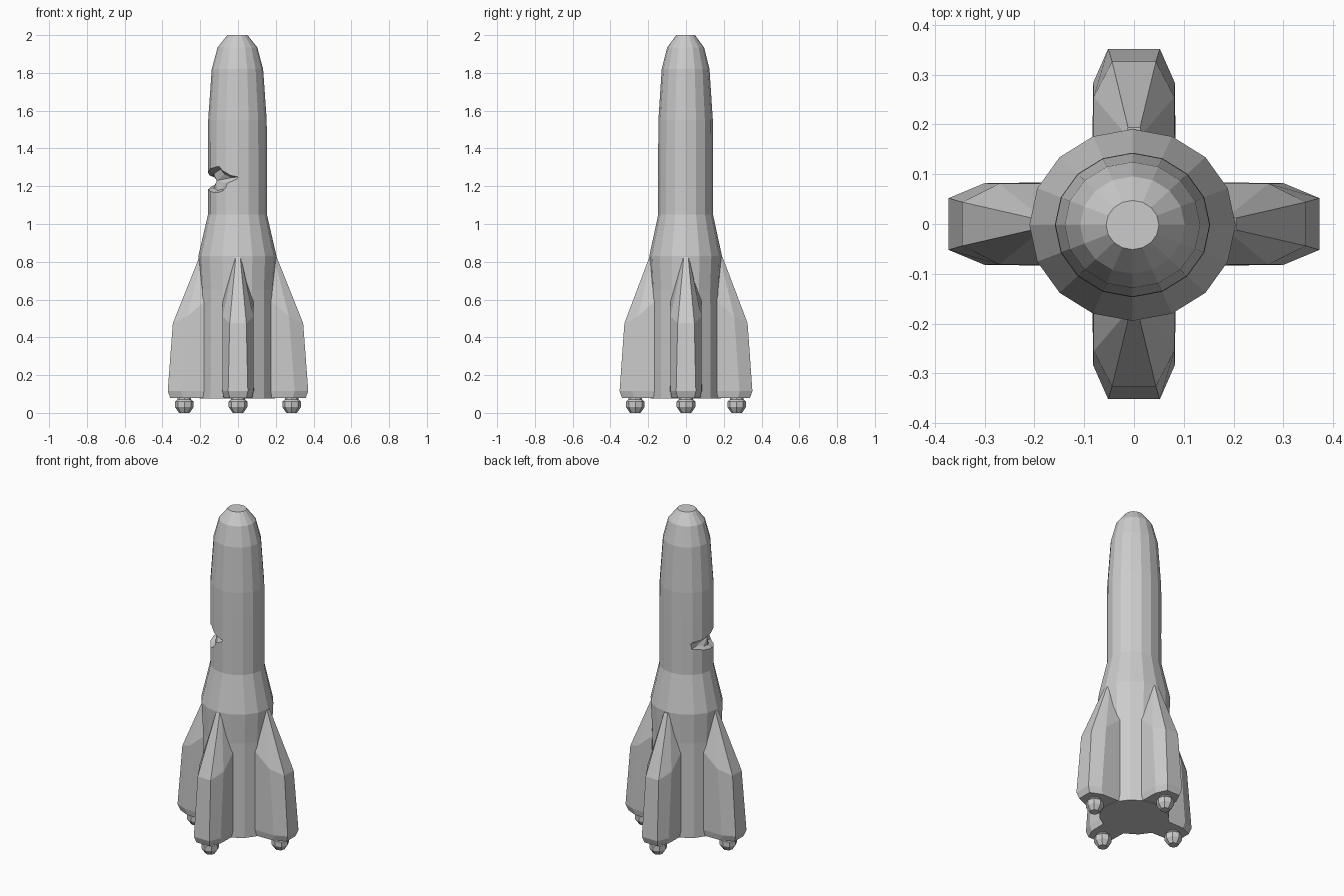
import bpy, bmesh
from math import cos, sin, pi, radians

if "Cube" in bpy.data.objects:
    bpy.data.objects.remove(bpy.data.objects["Cube"])

FLAT = 0.93  # body is slightly narrower front to back


def finish(name, bm):
    bmesh.ops.recalc_face_normals(bm, faces=bm.faces[:])
    mesh = bpy.data.meshes.new(name)
    bm.to_mesh(mesh)
    bm.free()
    ob = bpy.data.objects.new(name, mesh)
    bpy.context.scene.collection.objects.link(ob)
    return ob


def loft(name, rings):
    """Bridge closed rings of points and cap both ends."""
    bm = bmesh.new()
    loops = [[bm.verts.new(p) for p in ring] for ring in rings]
    n = len(loops[0])
    for a, b in zip(loops, loops[1:]):
        for i in range(n):
            j = (i + 1) % n
            bm.faces.new((a[i], a[j], b[j], b[i]))
    bm.faces.new(loops[0])
    bm.faces.new(loops[-1])
    return finish(name, bm)


def circle(r, z, n, sy=1.0, cx=0.0, cy=0.0):
    return [(cx + r * cos(2 * pi * i / n), cy + r * sy * sin(2 * pi * i / n), z)
            for i in range(n)]


# Main hull: turned profile
profile = [(0.20, 0.075), (0.198, 0.65), (0.207, 0.83), (0.156, 1.05), (0.156, 1.40),
           (0.155, 1.55), (0.136, 1.82), (0.105, 1.935), (0.053, 2.0)]
hull = loft("hull", [circle(r, z, 16, FLAT, -0.003, -0.002) for r, z in profile])

# Jagged dent in the front left of the hull: outline as (angle, height)
outline = [(132, 1.24), (165, 1.26), (187, 1.28), (232, 1.31), (247, 1.275), (270, 1.25),
           (250, 1.215), (240, 1.17), (215, 1.16), (190, 1.175), (165, 1.185), (134, 1.205)]
CA, CZ = 203, 1.23
bm = bmesh.new()


def dent_point(r, a, z, s):
    t = radians(CA + (a - CA) * s)
    return bm.verts.new((r * cos(t), r * FLAT * sin(t), CZ + (z - CZ) * s))


outer = [dent_point(0.21, a, z, 1.2) for a, z in outline]
inner = [dent_point(0.128, a, z, 0.75) for a, z in outline]
tip_out, tip_in = dent_point(0.26, CA, CZ, 1), dent_point(0.122, CA, CZ, 1)
for i in range(len(outline)):
    j = (i + 1) % len(outline)
    bm.faces.new((outer[i], outer[j], inner[j], inner[i]))
    bm.faces.new((outer[j], outer[i], tip_out))
    bm.faces.new((inner[i], inner[j], tip_in))
cutter = finish("dent_cutter", bm)
cutter.hide_render = True
mod = hull.modifiers.new("dent", "BOOLEAN")
mod.operation = "DIFFERENCE"
mod.solver = "EXACT"
mod.object = cutter
graph = bpy.context.evaluated_depsgraph_get()
dented = bpy.data.meshes.new_from_object(hull.evaluated_get(graph))
hull.modifiers.clear()
hull.data = dented
bpy.data.objects.remove(cutter)

# Booster sections: (radius, half width, height) for outer, shoulder and inner corners
sections = [
    [(0.358, 0.044, 0.078), (0.29, 0.074, 0.078), (0.13, 0.078, 0.078)],
    [(0.372, 0.052, 0.115), (0.30, 0.082, 0.115), (0.13, 0.084, 0.115)],
    [(0.345, 0.044, 0.475), (0.27, 0.081, 0.51), (0.13, 0.082, 0.63)],
    [(0.205, 0.012, 0.825), (0.19, 0.016, 0.825), (0.13, 0.018, 0.825)],
]
nozzle = [(0.036, 0.10), (0.036, 0.072), (0.049, 0.06), (0.049, 0.03), (0.028, 0.0)]

# Four boosters, each with a small nozzle underneath
for k, side in enumerate(("right", "back", "left", "front")):
    dx, dy = ((1, 0), (0, 1), (-1, 0), (0, -1))[k]
    scale = 1.0 if dx else 0.945
    rings = []
    for sec in sections:
        corners = [(r, w, z) for r, w, z in sec] + [(r, -w, z) for r, w, z in reversed(sec)]
        rings.append([(r * scale * dx - w * dy, r * scale * dy + w * dx, z)
                      for r, w, z in corners])
    loft(side + "_booster", rings)
    loft(side + "_nozzle", [circle(r, z, 8, 1.0, 0.284 * scale * dx, 0.284 * scale * dy)
                            for r, z in nozzle])
